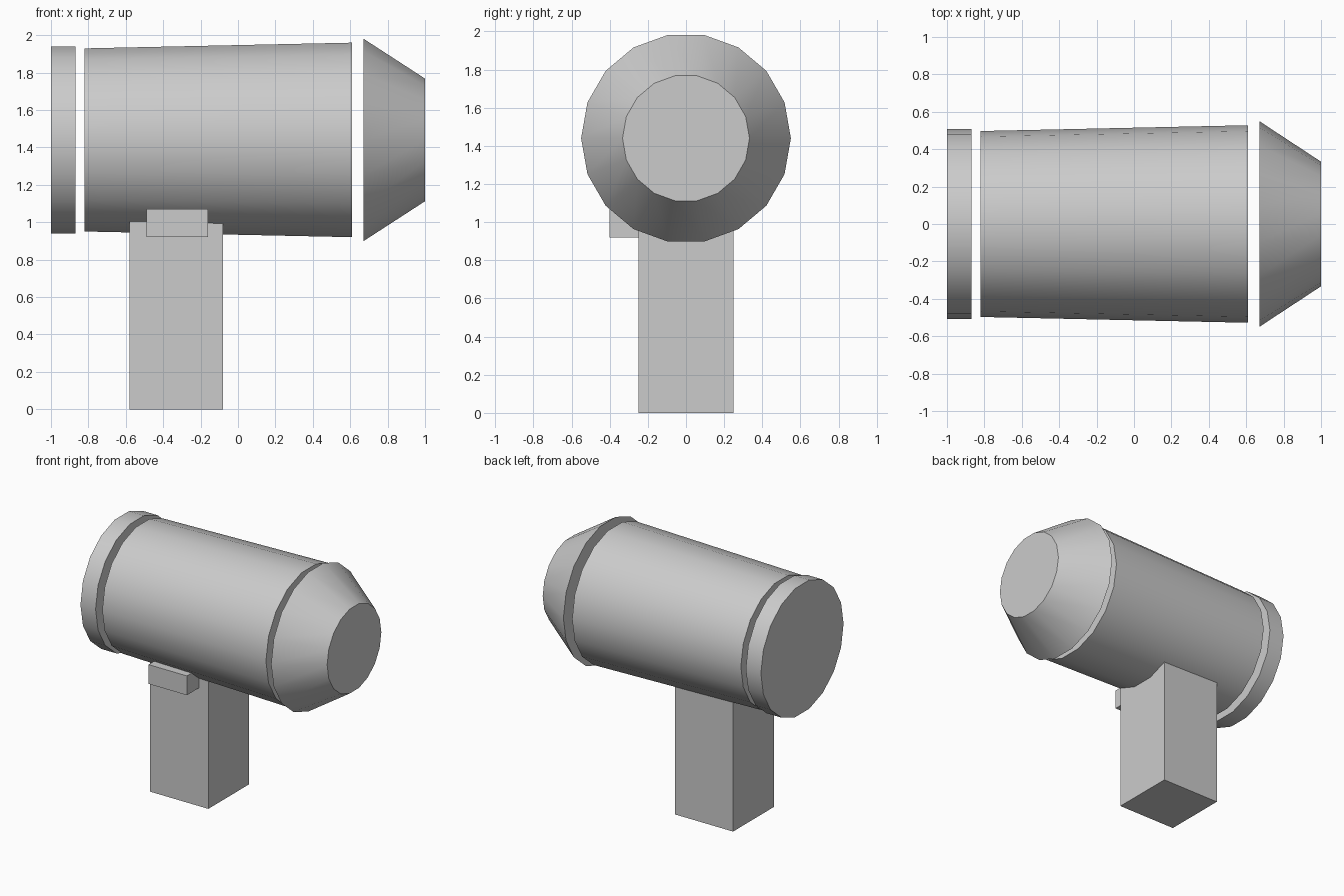
import bpy, math
from mathutils import Matrix

if "Cube" in bpy.data.objects:
    bpy.data.objects.remove(bpy.data.objects["Cube"])

grey = bpy.data.materials.new("light_grey")
grey.diffuse_color = (0.6, 0.6, 0.6, 1)
grey.use_nodes = True
grey.node_tree.nodes["Principled BSDF"].inputs["Base Color"].default_value = grey.diffuse_color

AXIS_Z = 1.44   # height of the barrel's centre line
SIDES = 18


def finish(name):
    ob = bpy.context.object
    ob.name = name
    ob.data.materials.append(grey)
    return ob


def drum(name, x0, x1, r0, r1):
    """Closed cone section along x, with a corner pointing along y."""
    bpy.ops.mesh.primitive_cone_add(vertices=SIDES, radius1=r0, radius2=r1, depth=x1 - x0)
    ob = finish(name)
    # z axis to x axis, keeping a corner of the polygon on y
    ob.data.transform(Matrix.Rotation(math.radians(90), 4, 'Y'))
    ob.location = ((x0 + x1) / 2, 0, AXIS_Z)
    bpy.ops.object.shade_smooth_by_angle(angle=math.radians(30))


def box(name, lo, hi):
    bpy.ops.mesh.primitive_cube_add(size=1, location=[(a + b) / 2 for a, b in zip(lo, hi)])
    ob = finish(name)
    ob.scale = [b - a for a, b in zip(lo, hi)]


# Barrel: rear cap, tapered body and front nozzle, separated by thin gaps
drum("rear_cap", -1.0, -0.87, 0.508, 0.508)
drum("barrel_body", -0.82, 0.61, 0.497, 0.528)
drum("nozzle", 0.67, 1.0, 0.55, 0.333)

# Handle running up into the barrel, with a switch on its front
box("handle", (-0.58, -0.25, 0), (-0.08, 0.25, 1.05))
box("switch", (-0.49, -0.40, 0.92), (-0.16, -0.25, 1.07))
